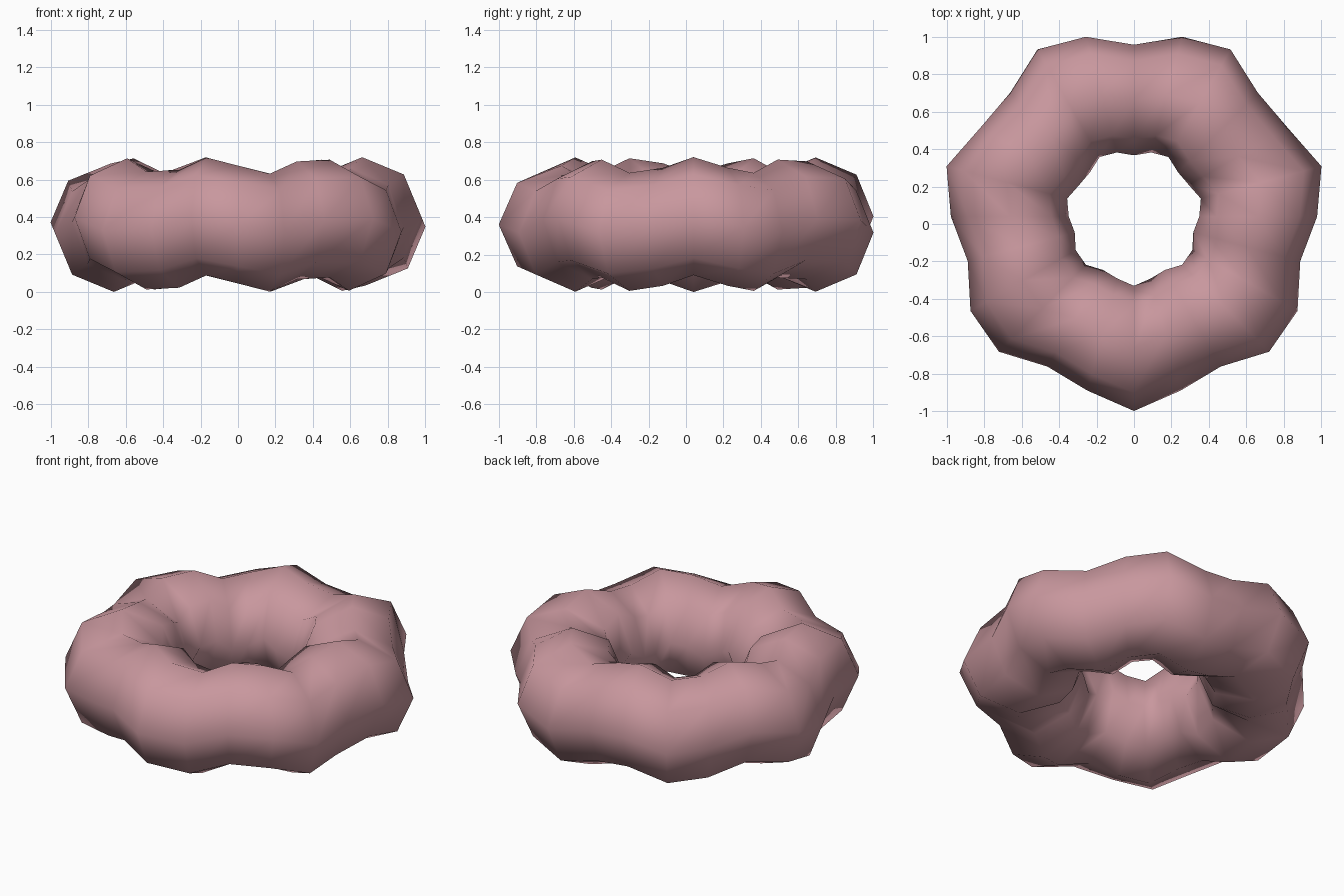
import bpy
import math

cube = bpy.data.objects.get("Cube")
if cube:
    bpy.data.objects.remove(cube, do_unlink=True)

MAJOR, MINOR = 0.664, 0.315     # ring and tube radius
WAVES = 7                       # ripples around the ring
SWELL, RISE = 0.062, 0.045      # outward scale and vertical wobble

# Low-poly ring
bpy.ops.mesh.primitive_torus_add(
    major_radius=MAJOR, minor_radius=MINOR,
    major_segments=24, minor_segments=8, location=(0, 0, 0))
ring = bpy.context.object
ring.name = "rippled_ring"

# Ripple: each cross-section moves in and out, up and down
for v in ring.data.vertices:
    angle = WAVES * (math.atan2(v.co.y, v.co.x) + math.pi / 2)
    swell = 1 + SWELL * math.cos(angle)
    v.co.x *= swell
    v.co.y = v.co.y * swell + 0.04
    v.co.z += MINOR + RISE - RISE * math.sin(angle)
ring.data.update()
bpy.ops.object.shade_smooth()

# Dusty pink colour
pink = bpy.data.materials.new("dusty_pink")
pink.use_nodes = True
colour = (0.58, 0.31, 0.34, 1)
pink.diffuse_color = colour
bsdf = pink.node_tree.nodes["Principled BSDF"]
bsdf.inputs["Base Color"].default_value = colour
bsdf.inputs["Roughness"].default_value = 0.7
ring.data.materials.append(pink)
